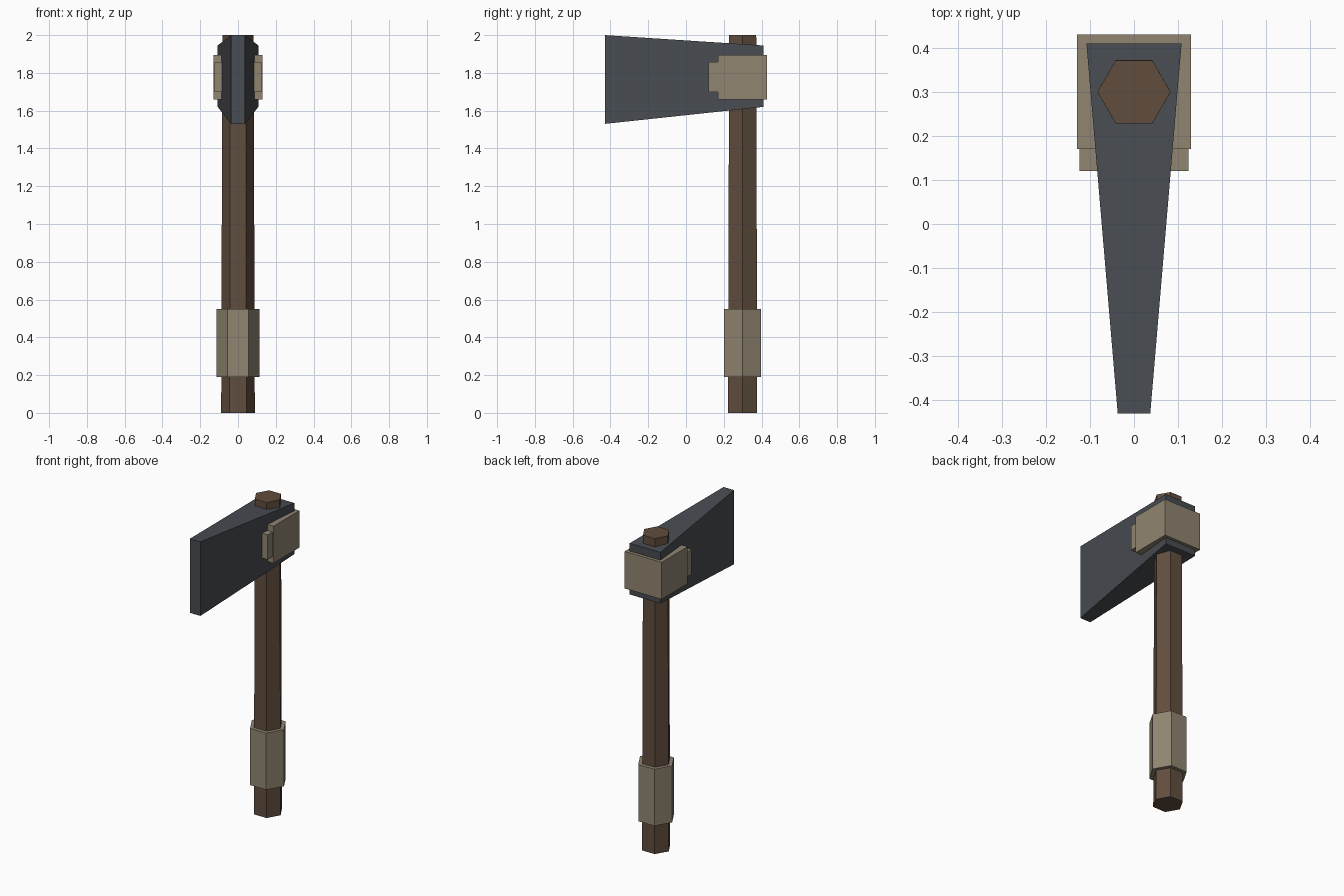
import bpy
from math import cos, sin, pi

if "Cube" in bpy.data.objects:
    bpy.data.objects.remove(bpy.data.objects["Cube"])


def material(name, color):
    m = bpy.data.materials.new(name)
    m.diffuse_color = (*color, 1)
    m.use_nodes = True
    m.node_tree.nodes["Principled BSDF"].inputs["Base Color"].default_value = m.diffuse_color
    return m


wood = material("wood", (0.12, 0.075, 0.048))
steel = material("steel", (0.065, 0.072, 0.082))
leather = material("leather", (0.28, 0.235, 0.165))


def loft(name, rings, mat):
    """Closed solid through matching rings listed counter-clockwise along the axis."""
    n = len(rings[0])
    verts = [p for ring in rings for p in ring]
    faces = [tuple(range(n))[::-1],
             tuple(range(len(verts) - n, len(verts)))]
    for r in range(len(rings) - 1):
        a, b = r * n, (r + 1) * n
        for i in range(n):
            j = (i + 1) % n
            faces.append((a + i, a + j, b + j, b + i))
    mesh = bpy.data.meshes.new(name)
    mesh.from_pydata(verts, [], faces)
    mesh.materials.append(mat)
    ob = bpy.data.objects.new(name, mesh)
    bpy.context.collection.objects.link(ob)
    return ob


def hexagon(radius, z, y=0.3):
    return [(radius * cos(i * pi / 3), y + radius * sin(i * pi / 3), z)
            for i in range(6)]


def slab(y, half_width, z0, z1):
    w = half_width
    return [(-w, y, z0), (-w, y, z1), (w, y, z1), (w, y, z0)]


# Slightly tapering six-sided shaft
loft("handle", [hexagon(0.089, 0), hexagon(0.087, 0.67),
                hexagon(0.085, 1.34), hexagon(0.083, 2.0)], wood)

# Hand grip near the bottom
loft("grip", [hexagon(0.113, 0.19), hexagon(0.113, 0.55)], leather)

# Blade: tall and thin at the front, short and thick at the back
loft("blade", [slab(-0.43, 0.037, 1.53, 2.0),
               slab(0.41, 0.108, 1.62, 1.945)], steel)

# Binding around the back of the blade, with a smaller step in front
loft("binding", [slab(0.17, 0.13, 1.66, 1.895),
                 slab(0.43, 0.13, 1.66, 1.895)], leather)
loft("binding_step", [slab(0.12, 0.124, 1.70, 1.857),
                      slab(0.17, 0.124, 1.70, 1.857)], leather)
